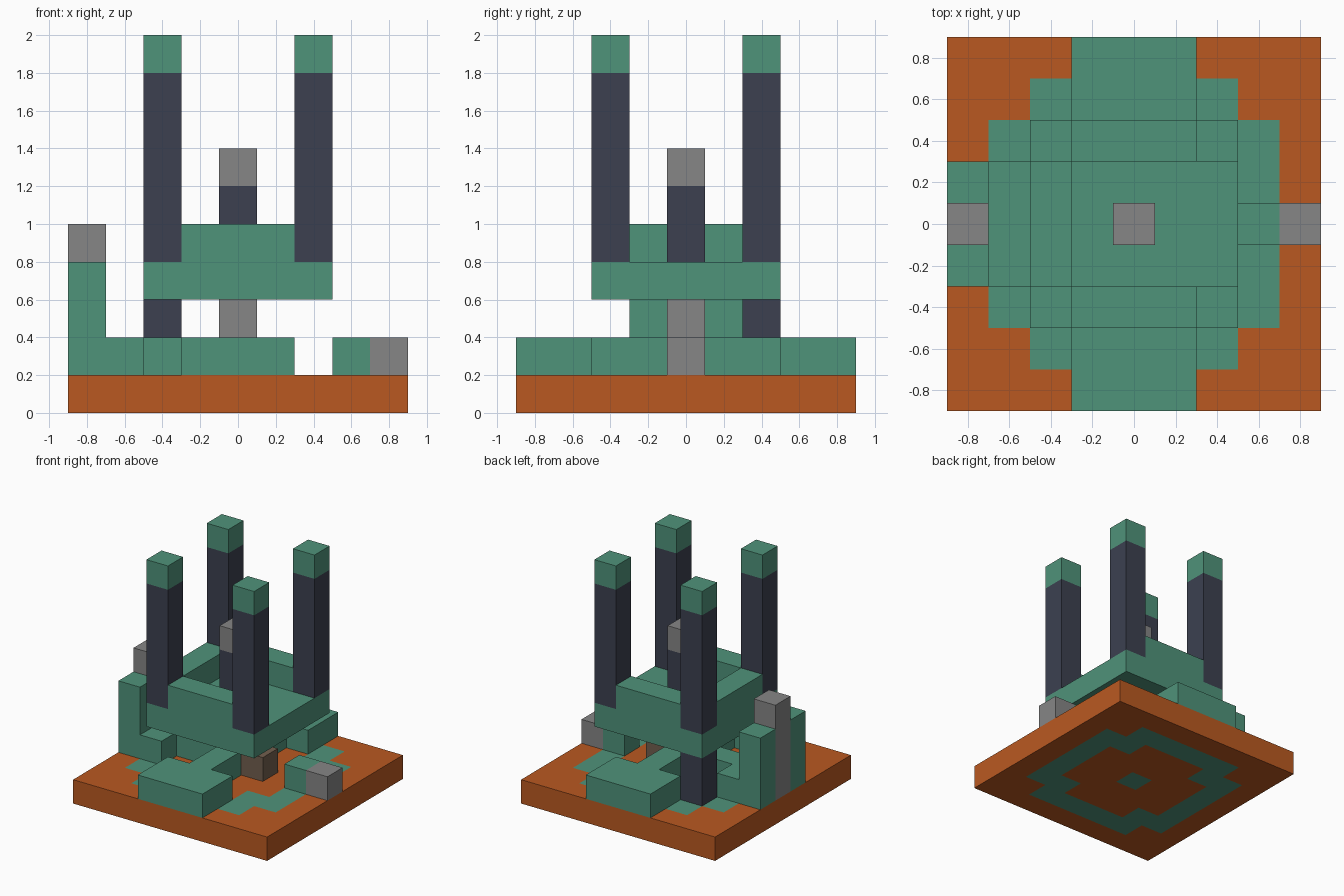
import bpy
import bmesh

if "Cube" in bpy.data.objects:
    bpy.data.objects.remove(bpy.data.objects["Cube"], do_unlink=True)

U = 0.2  # one block


def make_material(name, rgb):
    lin = [((c / 255 + 0.055) / 1.055) ** 2.4 for c in rgb] + [1.0]
    mat = bpy.data.materials.new(name)
    mat.use_nodes = True
    mat.diffuse_color = lin
    for node in mat.node_tree.nodes:
        if node.type == "BSDF_PRINCIPLED":
            node.inputs["Base Color"].default_value = lin
            node.inputs["Roughness"].default_value = 0.9
    return mat


orange = make_material("orange clay", (186, 89, 33))
green = make_material("weathered green", (79, 147, 122))
slate = make_material("dark slate", (60, 64, 80))
gray = make_material("stone gray", (134, 134, 134))
brown = make_material("dull brown", (114, 95, 78))


def finish(bm, name, mats):
    mesh = bpy.data.meshes.new(name)
    bm.to_mesh(mesh)
    bm.free()
    for mat in mats:
        mesh.materials.append(mat)
    obj = bpy.data.objects.new(name, mesh)
    bpy.context.collection.objects.link(obj)
    return obj


def block(name, mat, x, y, z):
    """Box filling inclusive cell ranges in x, y and a layer range in z."""
    bm = bmesh.new()
    bmesh.ops.create_cube(bm, size=1)
    size = [(r[1] - r[0] + 1) * U for r in (x, y, z)]
    mid = [(x[0] + x[1]) / 2 * U, (y[0] + y[1]) / 2 * U, (z[0] + z[1] + 1) / 2 * U]
    for v in bm.verts:
        v.co = [v.co[k] * size[k] + mid[k] for k in range(3)]
    return finish(bm, name, [mat])


# Base plate with an inlaid green ring and centre tile
def inlaid(face):
    c = face.calc_center_median()
    a, b = sorted((abs(round(c.x / U)), abs(round(c.y / U))))
    return abs(face.normal.z) > 0.5 and ((b == 3 and a < 3) or a == b == 2 or b == 0)


bm = bmesh.new()
bmesh.ops.create_grid(bm, x_segments=9, y_segments=9, size=4.5 * U)
top = bmesh.ops.extrude_face_region(bm, geom=bm.faces[:], use_keep_orig=True)
bmesh.ops.translate(bm, vec=(0, 0, U),
                    verts=[g for g in top["geom"] if isinstance(g, bmesh.types.BMVert)])
bmesh.ops.recalc_face_normals(bm, faces=bm.faces[:])
bm.normal_update()
for f in bm.faces:
    f.material_index = int(inlaid(f))
finish(bm, "base_plate", [orange, green])

# Front and back arms with paths to the centre
for side, s in (("front", -1), ("back", 1)):
    block(side + "_arm", green, (-1, 1), sorted((3 * s, 4 * s)), (1, 1))
    block(side + "_path", green, (0, 0), sorted((s, 2 * s)), (1, 1))
    block(side + "_wall", green, (-1, 1), (2 * s, 2 * s), (4, 4))
    block(side + "_gate_post", green, (-4, -4), (s, s), (1, 3))

# Gate side
block("gate_step", green, (-3, -3), (-1, 1), (1, 1))
block("gate_path", green, (-2, -1), (0, 0), (1, 1))
block("gate_stone", gray, (-4, -4), (0, 0), (1, 4))

# Opposite side
block("side_step", green, (3, 3), (0, 0), (1, 1))
block("side_stone", gray, (4, 4), (0, 0), (1, 1))
block("brown_block", brown, (1, 1), (0, 0), (1, 1))

# Supports and raised platform
block("centre_support", gray, (0, 0), (0, 0), (1, 2))
block("corner_support", slate, (-2, -2), (2, 2), (1, 2))
block("platform", green, (-2, 2), (-2, 2), (3, 3))
block("gate_side_wall", green, (-2, -2), (-1, 1), (4, 4))

# Centre post
block("centre_post", slate, (0, 0), (0, 0), (4, 5))
block("centre_cap", gray, (0, 0), (0, 0), (6, 6))

# Corner towers
for x in (-2, 2):
    for y in (-2, 2):
        block("corner_tower", slate, (x, x), (y, y), (4, 8))
        block("tower_cap", green, (x, x), (y, y), (9, 9))
